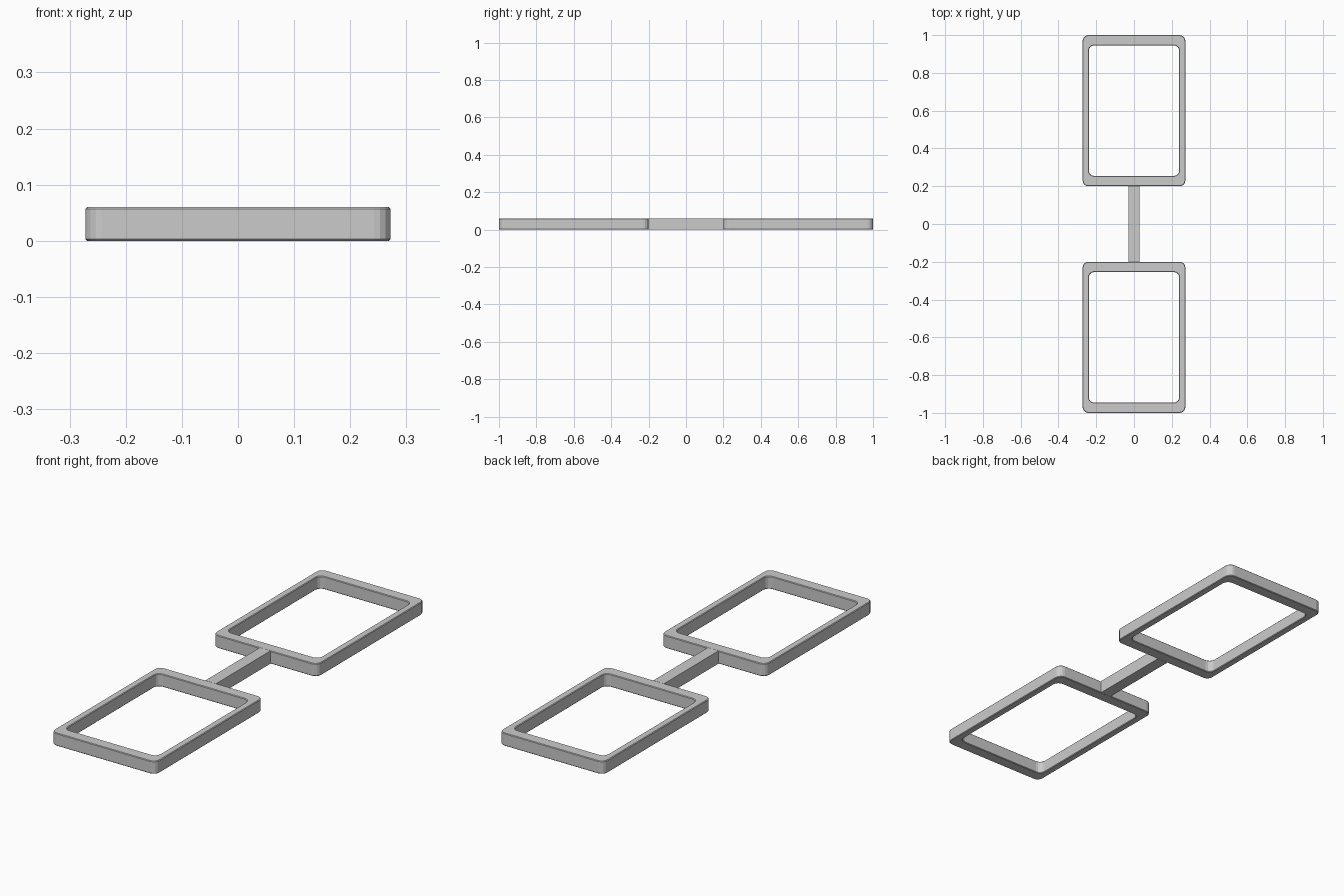
import bpy, bmesh, math

if "Cube" in bpy.data.objects:
    bpy.data.objects.remove(bpy.data.objects["Cube"])

H = 0.06       # thickness
B = 0.003      # small edge bevel


def rounded_rect(hx, hy, r, cy, z, seg=4):
    """Points of a rounded rectangle, counter-clockwise."""
    pts = []
    for i, (sx, sy) in enumerate([(1, 1), (-1, 1), (-1, -1), (1, -1)]):
        for k in range(seg + 1):
            a = math.pi / 2 * (i + k / seg)
            pts.append((sx * (hx - r) + r * math.cos(a),
                        cy + sy * (hy - r) + r * math.sin(a), z))
    return pts


def finish(bm, name):
    bmesh.ops.recalc_face_normals(bm, faces=bm.faces)
    me = bpy.data.meshes.new(name)
    bm.to_mesh(me)
    bm.free()
    ob = bpy.data.objects.new(name, me)
    bpy.context.collection.objects.link(ob)
    return ob


def frame(name, cy):
    """Rectangular ring: cross-section loops joined all the way round."""
    ox, oy, ro = 0.272, 0.4, 0.03
    ix, iy, ri = 0.239, 0.345, 0.027
    section = [(ox - B, oy - B, ro - B, 0), (ox, oy, ro, B),
               (ox, oy, ro, H - B), (ox - B, oy - B, ro - B, H),
               (ix + B, iy + B, ri + B, H), (ix, iy, ri, H - B),
               (ix, iy, ri, B), (ix + B, iy + B, ri + B, 0)]
    bm = bmesh.new()
    loops = [[bm.verts.new(p) for p in rounded_rect(x, y, r, cy, z)]
             for x, y, r, z in section]
    n = len(loops[0])
    for j, a in enumerate(loops):
        b = loops[(j + 1) % len(loops)]
        for i in range(n):
            k = (i + 1) % n
            bm.faces.new((a[i], a[k], b[k], b[i]))
    return finish(bm, name)


# Two matching open frames
frame("front_frame", -0.6)
frame("back_frame", 0.6)

# Straight bar joining the frames
bm = bmesh.new()
bmesh.ops.create_cube(bm, size=1)
for v in bm.verts:
    v.co = (v.co.x * 0.056, v.co.y * 0.404, (v.co.z + 0.5) * H)
finish(bm, "connecting_bar")
